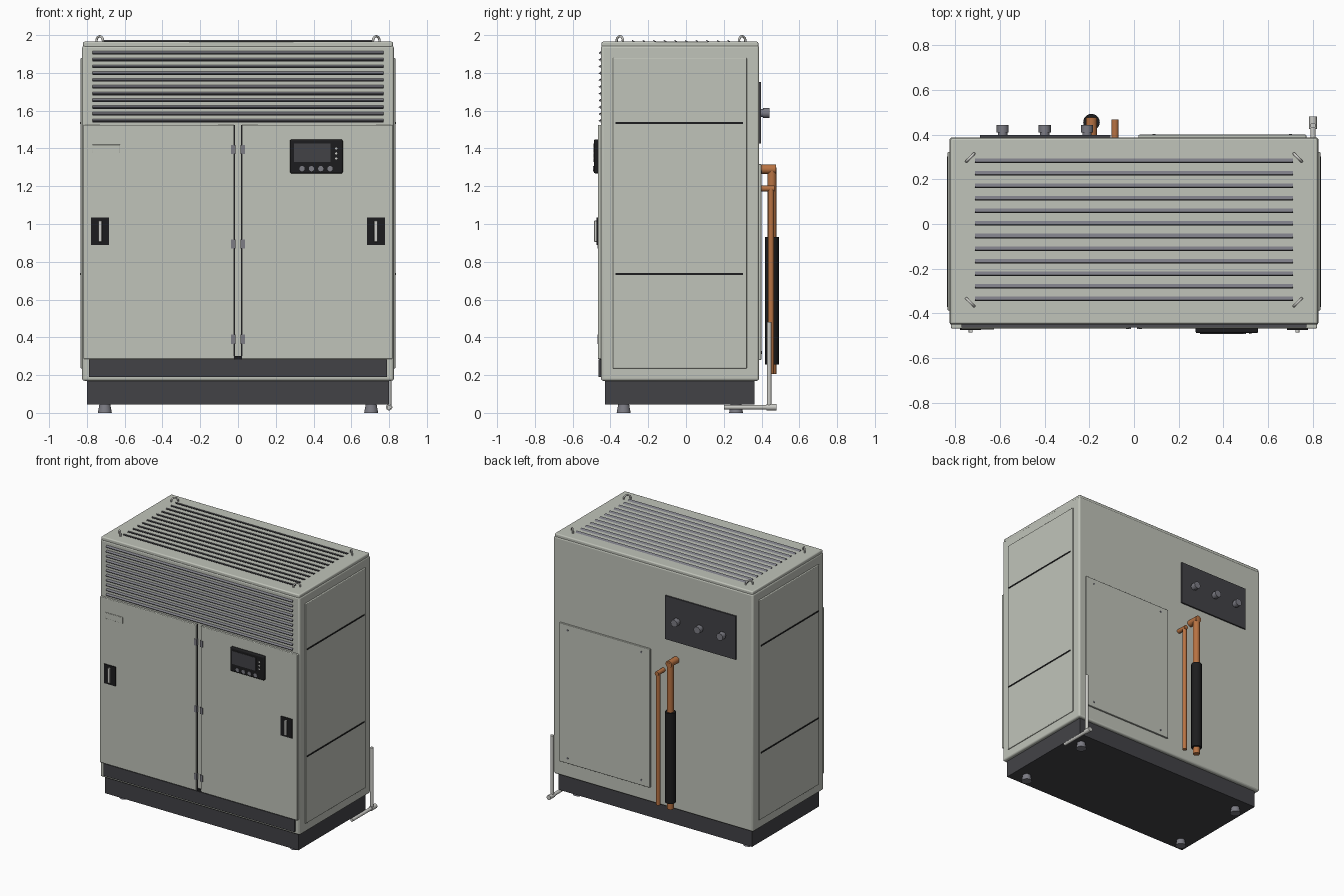
import bpy, math
from mathutils import Vector

cube = bpy.data.objects.get("Cube")
if cube:
    bpy.data.objects.remove(cube)


def material(name, r, g, b):
    m = bpy.data.materials.new(name)
    m.use_nodes = True
    m.diffuse_color = (r, g, b, 1)
    m.node_tree.nodes["Principled BSDF"].inputs["Base Color"].default_value = (r, g, b, 1)
    return m


CASE = material("case grey", 0.53, 0.55, 0.49)
DARK = material("charcoal", 0.055, 0.055, 0.062)
BLACK = material("black", 0.012, 0.012, 0.013)
STEEL = material("steel grey", 0.2, 0.2, 0.23)
COPPER = material("copper", 0.48, 0.17, 0.055)
LIGHT = material("light grey", 0.6, 0.6, 0.57)


def finish(obj, name, mat, smooth=False):
    obj.name = name
    obj.data.materials.append(mat)
    if smooth:
        bpy.ops.object.shade_smooth_by_angle(angle=math.radians(35))
    return obj


# Box given by its extents on each axis
def box(name, mat, x, y, z, bevel=0.0, rot_x=0.0):
    spans = (x, y, z)
    bpy.ops.mesh.primitive_cube_add(size=1, location=[(a + b) / 2 for a, b in spans])
    obj = bpy.context.object
    obj.scale = [abs(b - a) for a, b in spans]
    bpy.ops.object.transform_apply(location=False, rotation=False, scale=True)
    obj.rotation_euler.x = rot_x
    if bevel:
        mod = obj.modifiers.new("Rounded edges", 'BEVEL')
        mod.width = bevel
        mod.segments = 3
    return finish(obj, name, mat, bevel > 0)


# Cylinder or cone between two points
def rod(name, mat, start, end, r, r_end=None, sides=24):
    a, b = Vector(start), Vector(end)
    bpy.ops.mesh.primitive_cone_add(vertices=sides, radius1=r, radius2=r if r_end is None else r_end,
                                    depth=(b - a).length, location=(a + b) / 2)
    obj = bpy.context.object
    obj.rotation_euler = (b - a).to_track_quat('Z', 'Y').to_euler()
    return finish(obj, name, mat, True)


# Round tube following a path
def tube(name, mat, points, r):
    curve = bpy.data.curves.new(name, 'CURVE')
    curve.dimensions = '3D'
    curve.bevel_depth = r
    curve.bevel_resolution = 4
    curve.use_fill_caps = True
    spline = curve.splines.new('POLY')
    spline.points.add(len(points) - 1)
    for p, co in zip(spline.points, points):
        p.co = (*co, 1)
    obj = bpy.data.objects.new(name, curve)
    bpy.context.collection.objects.link(obj)
    bpy.ops.object.select_all(action='DESELECT')
    obj.select_set(True)
    bpy.context.view_layer.objects.active = obj
    bpy.ops.object.convert(target='MESH')
    return finish(bpy.context.object, name, mat, True)


# Cabinet, lid and plinth
box("cabinet", CASE, (-0.825, 0.825), (-0.45, 0.387), (0.17, 1.945), 0.012)
box("lid", CASE, (-0.82, 0.82), (-0.447, 0.383), (1.935, 1.965), 0.008)
box("plinth", DARK, (-0.8, 0.8), (-0.43, 0.362), (0.045, 0.18))
box("kick_panel", DARK, (-0.79, 0.79), (-0.462, -0.44), (0.19, 0.282))
for x in (-0.705, 0.705):
    for y in (-0.33, 0.265):
        rod("foot", STEEL, (x, y, 0), (x, y, 0.05), 0.037, 0.028)

# Mirrored front doors with hinges and handles
for s, side in ((-1, "right"), (1, "left")):
    box(side + "_door", CASE, (s * 0.02, s * 0.818), (-0.467, -0.445), (0.285, 1.525), 0.005)
    box(side + "_door_gap", BLACK, (s * 0.015, s * 0.022), (-0.454, -0.445), (0.285, 1.525))
    for z in (0.39, 0.895, 1.395):
        box(side + "_hinge", STEEL, (s * 0.014, s * 0.036), (-0.469, -0.45), (z - 0.024, z + 0.024))
    box(side + "_handle_plate", BLACK, (s * 0.683, s * 0.778), (-0.473, -0.465), (0.89, 1.034))
    box(side + "_handle_bar", LIGHT, (s * 0.721, s * 0.739), (-0.486, -0.472), (0.905, 1.018), 0.003)

    # Raised side panel with two slots
    box(side + "_side_panel", CASE, (s * 0.82, s * 0.833), (-0.387, 0.322), (0.235, 1.88), 0.005)
    for z in (0.735, 1.535):
        box(side + "_side_slot", BLACK, (s * 0.828, s * 0.836), (-0.372, 0.302), (z - 0.005, z + 0.005))
box("door_gap_stop", BLACK, (-0.02, 0.02), (-0.458, -0.445), (0.282, 0.3))
box("label_plate", CASE, (-0.77, -0.625), (-0.471, -0.465), (1.375, 1.42), 0.002)

# Louvres on the front and the top
for i in range(11):
    z = 1.55 + i * 0.0359
    box("front_shadow", BLACK, (-0.77, 0.77), (-0.4515, -0.445), (z - 0.012, z + 0.001))
    box("front_slat", STEEL, (-0.77, 0.77), (-0.463, -0.443), (z - 0.003, z + 0.003), rot_x=math.radians(35))
for i in range(12):
    y = -0.333 + i * 0.0562
    box("top_shadow", BLACK, (-0.71, 0.71), (y - 0.012, y), (1.96, 1.9665))
    box("top_slat", STEEL, (-0.71, 0.71), (y - 0.01, y + 0.012), (1.964, 1.969), rot_x=math.radians(-30))

# Lifting eyes at the lid corners, set diagonally
for x in (-0.732, 0.732):
    for y in (-0.35, 0.297):
        dx, dy = 0.7071, 0.7071 if x * y < 0 else -0.7071
        if y < 0:
            dy = -0.7071 if x < 0 else 0.7071
        arch = [(-0.024, 1.96)]
        arch += [(-0.024 * math.cos(a), 1.97 + 0.024 * math.sin(a))
                 for a in [math.pi * k / 10 for k in range(11)]]
        arch.append((0.024, 1.96))
        tube("lifting_eye", LIGHT, [(x + t * dx, y + t * dy, z) for t, z in arch], 0.006)

# Control panel
box("control_panel", BLACK, (0.275, 0.555), (-0.488, -0.46), (1.268, 1.447), 0.008)
box("control_screen", DARK, (0.296, 0.49), (-0.491, -0.48), (1.327, 1.425))
for i in range(4):
    x = 0.339 + i * 0.0495
    rod("control_button", STEEL, (x, -0.48, 1.293), (x, -0.492, 1.293), 0.014)
for z in (1.347, 1.374, 1.4):
    rod("indicator", LIGHT, (0.52, -0.48, z), (0.52, -0.491, z), 0.006, sides=12)

# Rear service panel with corner screws
box("rear_panel", CASE, (0.02, 0.77), (0.38, 0.399), (0.28, 1.317), 0.004)
for x in (0.09, 0.7):
    for z in (0.32, 1.277):
        rod("panel_screw", STEEL, (x, 0.39, z), (x, 0.403, z), 0.007, sides=12)

# Rear terminal plate with three cable glands
box("terminal_plate", DARK, (-0.688, -0.105), (0.38, 0.398), (1.427, 1.752))
for x in (-0.587, -0.399, -0.21):
    rod("gland_neck", STEEL, (x, 0.39, 1.587), (x, 0.412, 1.587), 0.021)
    rod("gland_nut", STEEL, (x, 0.408, 1.587), (x, 0.443, 1.587), 0.027, sides=12)

# Copper lines, one sleeved
rod("large_pipe_stub", COPPER, (-0.19, 0.38, 1.29), (-0.19, 0.476, 1.29), 0.025)
rod("large_pipe", COPPER, (-0.19, 0.455, 0.205), (-0.19, 0.455, 1.3), 0.023)
rod("pipe_sleeve", BLACK, (-0.19, 0.455, 0.255), (-0.19, 0.455, 0.93), 0.037)
rod("small_pipe_stub", COPPER, (-0.085, 0.38, 1.188), (-0.085, 0.468, 1.188), 0.016)
rod("small_pipe", COPPER, (-0.085, 0.45, 0.205), (-0.085, 0.45, 1.19), 0.016)

# Drain line at the rear corner
rod("drain_riser", LIGHT, (0.8, 0.44, 0.03), (0.8, 0.44, 0.482), 0.012)
rod("drain_outlet", LIGHT, (0.8, 0.2, 0.03), (0.8, 0.46, 0.03), 0.012)
rod("drain_elbow", LIGHT, (0.8, 0.425, 0.03), (0.8, 0.48, 0.03), 0.017)
